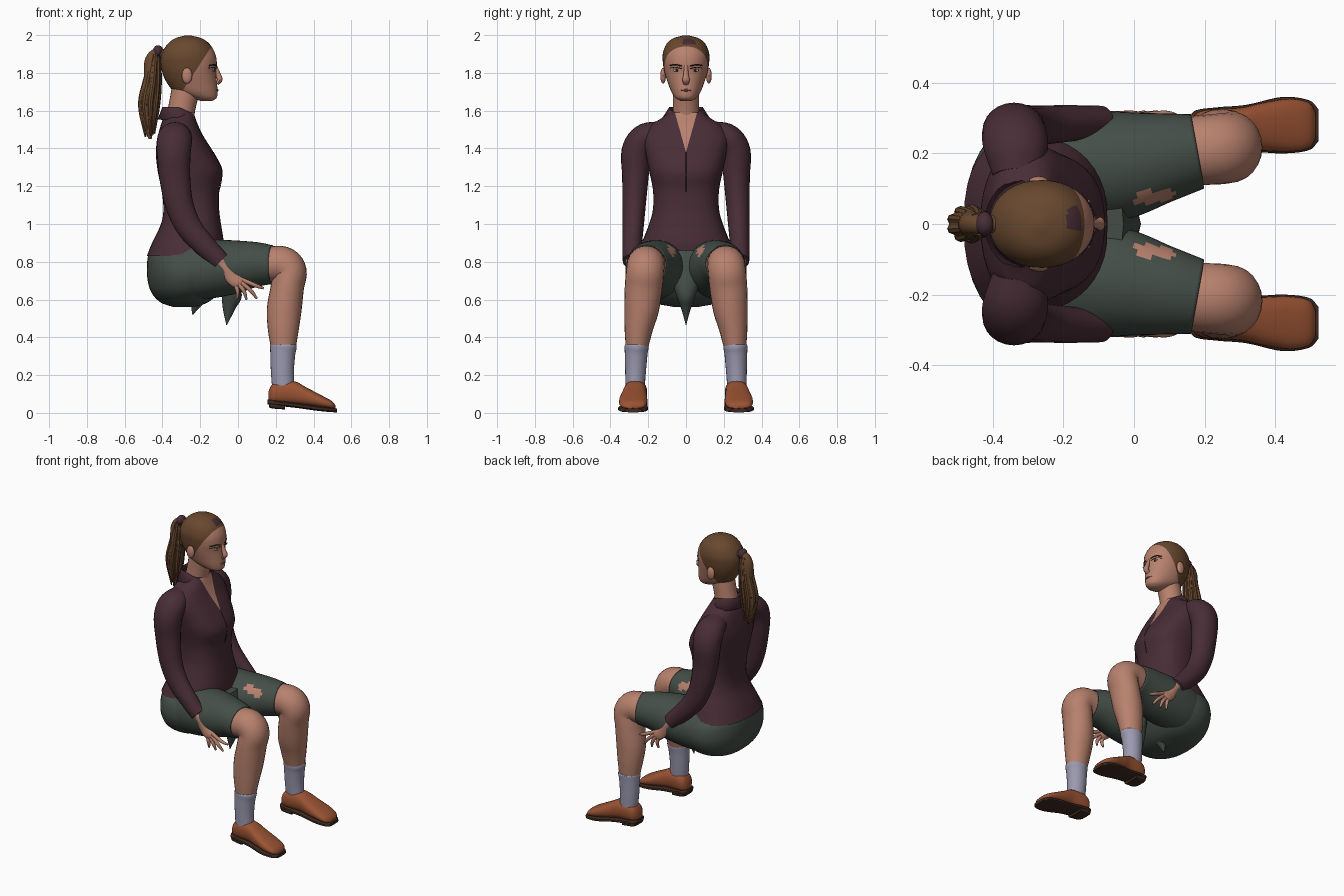
import bpy, bmesh, math
from mathutils import Vector

if "Cube" in bpy.data.objects:
    bpy.data.objects.remove(bpy.data.objects["Cube"])

X, Y, Z = Vector((1, 0, 0)), Vector((0, 1, 0)), Vector((0, 0, 1))
parts = []


def material(name, *rgb):
    m = bpy.data.materials.new(name)
    m.use_nodes = True
    m.diffuse_color = (*rgb, 1)
    bsdf = next(n for n in m.node_tree.nodes if n.type == 'BSDF_PRINCIPLED')
    bsdf.inputs["Base Color"].default_value = (*rgb, 1)
    return m


skin = material("skin", .48, .22, .155)
hair = material("hair_brown", .14, .065, .028)
shirt = material("shirt_maroon", .065, .026, .037)
cloth = material("shorts_green", .058, .076, .064)
wool = material("sock_grey", .33, .32, .43)
leather = material("shoe_brown", .32, .085, .033)
rubber = material("sole_dark", .045, .022, .014)
dark = material("brow_dark", .025, .016, .012)
white = material("eye_white", .5, .46, .42)
lip = material("lip_red", .3, .11, .085)


def finish(name, bm, mat):
    bmesh.ops.recalc_face_normals(bm, faces=bm.faces)
    mesh = bpy.data.meshes.new(name)
    bm.to_mesh(mesh)
    bm.free()
    mesh.materials.append(mat)
    ob = bpy.data.objects.new(name, mesh)
    bpy.context.collection.objects.link(ob)
    parts.append(ob)
    return ob


def spline(pts, steps):
    """Smooth curve through control rings."""
    p = [Vector(q) for q in pts]
    p = [2 * p[0] - p[1]] + p + [2 * p[-1] - p[-2]]
    out = []
    for a, b, c, d in zip(p, p[1:], p[2:], p[3:]):
        for i in range(steps):
            t = i / steps
            out.append(b + (c - a) * (t / 2) + (2 * a - 5 * b + 4 * c - d) * (t * t / 2)
                       + (3 * b - a - 3 * c + d) * (t ** 3 / 2))
    return out + [p[-2]]


def loft(name, pts, mat, ref=Y, fixed=None, power=2, n=24, steps=5, caps=True):
    """Skin rings (x, y, z, radius along ref, radius across)."""
    rings, bm, rows = spline(pts, steps), bmesh.new(), []
    for i, r in enumerate(rings):
        lo, hi = rings[max(i - 1, 0)], rings[min(i + 1, len(rings) - 1)]
        t = fixed or (hi - lo).resized(3).normalized() if fixed else Vector((hi - lo)[:3]).normalized()
        u = (ref - t * ref.dot(t)).normalized()
        v = t.cross(u)
        row = []
        for k in range(n):
            a = 2 * math.pi * k / n
            c, s = [math.copysign(abs(f(a)) ** (2 / power), f(a)) for f in (math.cos, math.sin)]
            row.append(bm.verts.new(Vector(r[:3]) + u * c * max(r[3], .001) + v * s * max(r[4], .001)))
        rows.append(row)
    for a, b in zip(rows, rows[1:]):
        for k in range(n):
            bm.faces.new((a[k], a[k - 1], b[k - 1], b[k]))
    if caps:
        bm.faces.new(rows[0])
        bm.faces.new(rows[-1])
    return finish(name, bm, mat)


def stack(name, rows, mat, **kw):
    """Horizontal rings (z, back x, front x, half width)."""
    return loft(name, [((b + f) / 2, 0, z, w, (f - b) / 2) for z, b, f, w in rows], mat, fixed=Z, **kw)


def ball(name, centre, scale, mat):
    bm = bmesh.new()
    bmesh.ops.create_uvsphere(bm, u_segments=16, v_segments=10, radius=1)
    bmesh.ops.scale(bm, vec=scale, verts=bm.verts)
    bmesh.ops.translate(bm, vec=centre, verts=bm.verts)
    return finish(name, bm, mat)


def paint(ob, mat, rule, cuts=(), region=lambda c: True):
    """Cut clean edges along planes, then colour faces by a rule."""
    bm = bmesh.new()
    bm.from_mesh(ob.data)
    for co, no in cuts:
        fs = [f for f in bm.faces if region(f.calc_center_median())]
        geom = fs + list({e for f in fs for e in f.edges}) + list({v for f in fs for v in f.verts})
        bmesh.ops.bisect_plane(bm, geom=geom, plane_co=co, plane_no=no)
    ob.data.materials.append(mat)
    slot = len(ob.data.materials) - 1
    for f in bm.faces:
        if rule(f.calc_center_median()):
            f.material_index = slot
    bm.to_mesh(ob.data)
    bm.free()


# Shirt body with open neck
torso = stack("shirt_body", [
    (.83, -.483, -.08, .265), (.9, -.455, -.075, .235), (1, -.408, -.09, .195), (1.08, -.395, -.1, .175),
    (1.18, -.405, -.1, .175), (1.28, -.425, -.083, .195), (1.38, -.435, -.13, .215),
    (1.46, -.425, -.18, .225), (1.52, -.41, -.21, .19), (1.56, -.395, -.225, .13),
    (1.59, -.385, -.235, .09)], shirt, power=2.4, n=36)
paint(torso, skin, lambda c: c.x > -.3 and abs(c.y) < .28 * (c.z - 1.38),
      [((0, 0, 1.38), (0, s, -.28)) for s in (1, -1)], lambda c: c.x > -.3 and c.z > 1.36)

# Collar: folded strip open at the front
bm, edges = bmesh.new(), []
for i in range(25):
    a = math.radians(32 + i * 296 / 24)
    c, s, drop = math.cos(a), math.sin(a), max(math.cos(a), 0)
    edges.append([bm.verts.new(p) for p in (
        (-.315 + .075 * c, .078 * s, 1.6 - .03 * drop), (-.315 + .085 * c, .088 * s, 1.62 - .04 * drop),
        (-.31 + .115 * c, .13 * s, 1.555 - .05 * drop))])
for a, b in zip(edges, edges[1:]):
    for k in (0, 1):
        bm.faces.new((a[k], b[k], b[k + 1], a[k + 1]))
collar = finish("collar", bm, shirt)
collar.modifiers.new("thickness", 'SOLIDIFY').thickness = .008

# Head, neck, hairline
loft("neck", [(-.315, 0, 1.5, .075, .08), (-.3, 0, 1.6, .07, .072), (-.275, 0, 1.72, .07, .075)], skin)
head = stack("head", [
    (1.652, -.2, -.135, .03), (1.668, -.25, -.113, .055), (1.7, -.335, -.108, .078), (1.75, -.378, -.112, .097),
    (1.8, -.4, -.116, .113), (1.85, -.41, -.112, .122), (1.9, -.405, -.12, .123), (1.95, -.375, -.148, .105),
    (1.982, -.335, -.19, .07), (1.998, -.28, -.25, .015)], skin, n=36, power=2.1)
line, normal = Vector((-.15, 0, 1.925)), Vector((-.23, 0, .15))
paint(head, hair, lambda c: (c - line).dot(normal) > 0, [(line, normal)])
paint(head, shirt, lambda c: -.19 < c.x < -.145 and -.02 < c.y < .045 and (c - line).dot(normal) > .003)

# Facial features
loft("nose", [(-.12, 0, 1.84, .01, .008), (-.105, 0, 1.79, .014, .014), (-.096, 0, 1.764, .02, .014),
              (-.112, 0, 1.742, .014, .01)], skin, n=12)
bpy.context.view_layer.update()


def on(ob, y, z, lift=0):
    hit, point, _, _ = ob.ray_cast((1, y, z), (-1, 0, 0))
    return (point.x + lift, y, z)


loft("mouth", [(*on(head, y, 1.708), r, r) for y, r in ((-.032, .002), (0, .006), (.032, .002))], lip, ref=Z, n=8)
loft("shirt_seam", [(*on(torso, 0, z), .002, .002) for z in (1.38, 1.3, 1.24, 1.17)], rubber, n=6)
for s, side in ((1, "left"), (-1, "right")):
    ball(side + "_ear", (-.27, s * .121, 1.785), (.028, .015, .042), skin)
    ball(side + "_eye", on(head, s * .05, 1.813), (.005, .019, .007), white)
    ball(side + "_iris", on(head, s * .049, 1.813, .003), (.004, .007, .007), dark)
    for part, z, r in (("brow", 1.836, .004), ("lashes", 1.822, .0025)):
        loft(f"{side}_{part}", [(*on(head, s * y, z + d), r, r) for y, d in
                                ((.022, 0), (.055, .008), (.085, .003))], dark, ref=Z, n=8)

# Ponytail with strands
loft("ponytail", [(-.39, 0, 1.9, .025, .025), (-.43, 0, 1.905, .027, .027), (-.455, 0, 1.86, .035, .04),
                  (-.455, 0, 1.76, .045, .045), (-.472, 0, 1.65, .045, .052), (-.475, 0, 1.55, .035, .038),
                  (-.465, 0, 1.45, .006, .008)], hair)
for i in range(9):
    a = 2 * math.pi * i / 9
    dx, dy = math.cos(a), math.sin(a)
    loft(f"hair_strand_{i + 1}", [
        (-.44 + .015 * dx, .02 * dy, 1.9, .014, .014), (-.453 + .036 * dx, .036 * dy, 1.77, .014, .014),
        (-.472 + .045 * dx, .04 * dy, 1.63, .015, .015),
        (-.467 + .025 * dx, .024 * dy, 1.48 + .02 * math.sin(5 * a), .004, .004)], hair, n=8)
loft("hair_tie", [(-.405, 0, 1.905, .022, .022), (-.422, 0, 1.91, .036, .036), (-.44, 0, 1.905, .025, .025)], shirt)

# Seat of the shorts and hanging folds
stack("shorts_seat", [(.56, -.34, -.24, .06), (.585, -.41, -.16, .18), (.64, -.46, -.1, .265), (.72, -.481, -.06, .305),
                      (.8, -.481, -.06, .295), (.845, -.47, -.08, .255), (.87, -.44, -.1, .2)], cloth, n=36, power=2.2)
stack("front_fold", [(.86, -.09, -.03, .1), (.75, -.085, 0, .09), (.62, -.085, .02, .05), (.55, -.08, -.015, .025),
                     (.465, -.062, -.058, .001)], cloth, n=12)
stack("rear_fold", [(.62, -.26, -.14, .06), (.57, -.25, -.19, .03), (.52, -.243, -.238, .001)], cloth, n=10)

for s, side in ((1, "left"), (-1, "right")):
    def limb(name, pts, mat, **kw):
        return loft(f"{side}_{name}", [(x, s * y, z, a, b) for x, y, z, a, b in pts], mat, **kw)

    # Arm and hand
    limb("sleeve", [(-.33, .14, 1.485, .07, .06), (-.335, .22, 1.455, .092, .075), (-.34, .262, 1.38, .09, .08),
                    (-.335, .268, 1.25, .082, .07), (-.31, .275, 1.1, .074, .062), (-.26, .28, .985, .068, .056),
                    (-.19, .285, .9, .06, .052), (-.092, .29, .802, .05, .045)], shirt, ref=X)
    limb("hand", [(-.12, .29, .83, .032, .03), (-.07, .295, .77, .03, .026), (-.035, .3, .72, .036, .02),
                  (0, .305, .69, .034, .016), (.015, .305, .675, .02, .01)], skin, ref=X, n=16)
    for i, (x, z) in enumerate(((-.005, .605), (.045, .6), (.1, .605), (.135, .66))):
        k = i * .012
        limb(f"finger_{i + 1}", [(-.02 + k, .303, .69 + k / 2, .012, .012), (x * .55 + k / 2, .31, z * .5 + .345, .011, .011),
                                 (x, .3, z, .006, .006)], skin, ref=Y, n=10)

    # Shorts leg, with bare skin showing on the inner thigh
    leg = limb("shorts_leg", [(-.34, .14, .735, .14, .14), (-.2, .155, .755, .155, .155), (-.05, .165, .77, .155, .146),
                              (.08, .188, .785, .128, .122), (.18, .206, .785, .107, .103)],
               cloth, n=40, steps=10, caps=False)
    paint(leg, skin, lambda c: ((c.x - .06) / .06) ** 2 + ((abs(c.y) - .078 - .15 * (c.x - .06)) / .018) ** 2 < 1
          and c.z > .78)
    leg.modifiers.new("thickness", 'SOLIDIFY').thickness = .006

    # Bare leg and sock
    limb("leg", [(.03, .19, .78, .09, .085), (.15, .206, .785, .097, .094), (.235, .212, .785, .1, .097),
                 (.272, .217, .745, .1, .092), (.262, .224, .67, .1, .088), (.245, .235, .55, .092, .092),
                 (.24, .25, .45, .076, .083), (.24, .26, .35, .06, .067)], skin)
    limb("sock", [(.24, .262, .362, .06, .067), (.24, .262, .35, .064, .071), (.237, .264, .31, .06, .066),
                  (.235, .267, .22, .055, .061), (.24, .27, .12, .05, .058)], wool)

    # Shoe, sole and heel
    limb("shoe", [(.162, .263, .09, .03, .025), (.18, .264, .1, .052, .05), (.22, .266, .108, .06, .062),
                  (.3, .27, .105, .06, .062), (.36, .275, .086, .068, .05), (.44, .28, .06, .075, .034),
                  (.495, .28, .042, .064, .022), (.515, .28, .032, .035, .01)],
         leather, fixed=X, power=2.5)
    limb("sole", [(.156, .263, .058, .035, .012), (.175, .264, .055, .058, .014), (.24, .267, .048, .064, .014),
                  (.32, .272, .038, .066, .013), (.42, .28, .024, .08, .013), (.495, .28, .016, .071, .012),
                  (.523, .28, .013, .045, .01)], rubber, fixed=X, power=3.5)
    limb("heel", [(.165, .264, .045, .045, .016), (.185, .264, .041, .058, .018),
                  (.25, .267, .034, .06, .016)], rubber, fixed=X, power=4)

# Smooth shading with sharp creases kept
bpy.ops.object.select_all(action='DESELECT')
for ob in parts:
    ob.select_set(True)
bpy.context.view_layer.objects.active = torso
bpy.ops.object.shade_smooth_by_angle(angle=math.radians(40))
